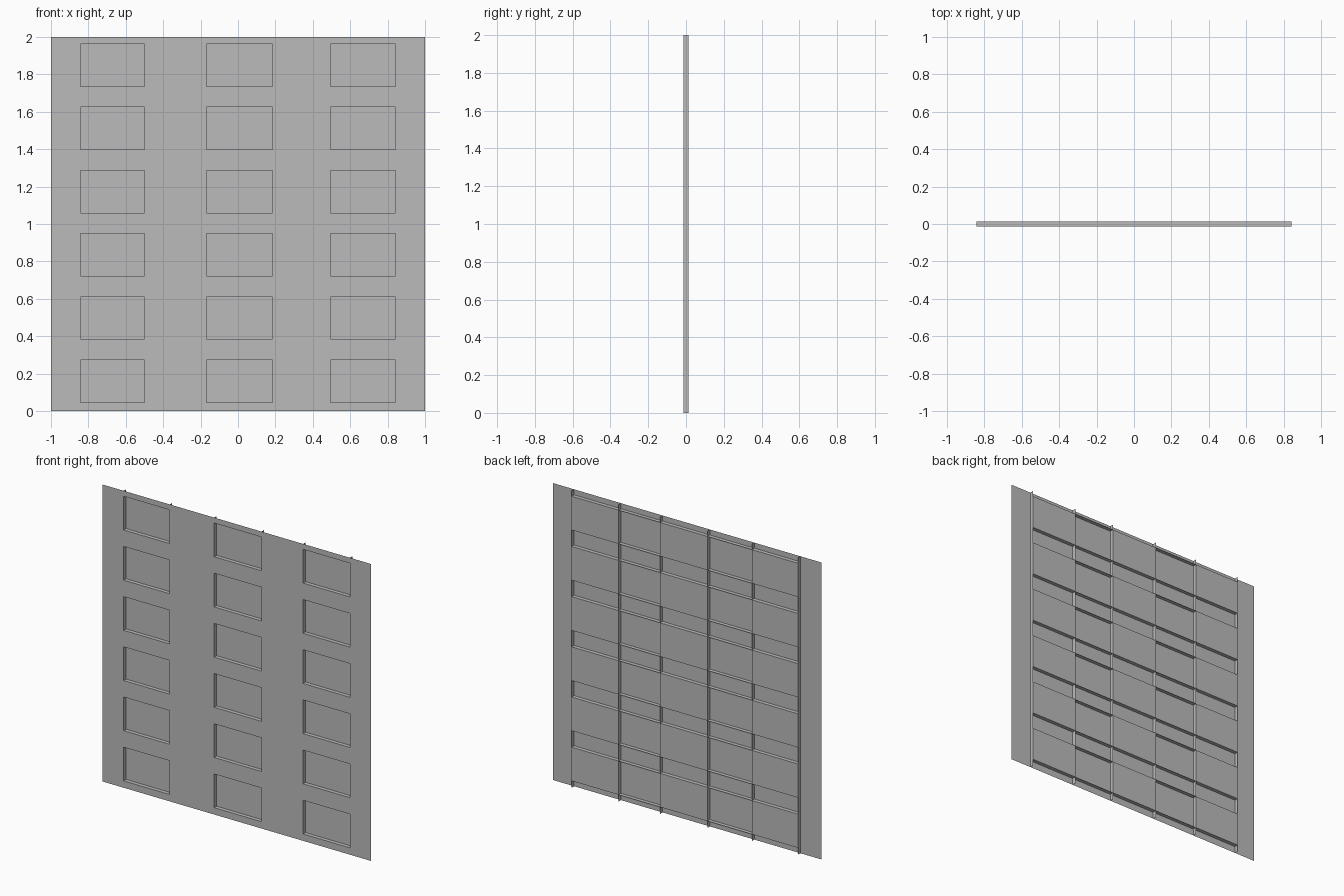
import bpy
import bmesh

cube = bpy.data.objects.get("Cube")
if cube:
    bpy.data.objects.remove(cube, do_unlink=True)

FRONT, BACK = -0.013, 0.013
COLUMNS = [(-0.843, -0.5), (-0.169, 0.184), (0.494, 0.843)]
ROWS = [(0.046 + 0.338 * i, 0.273 + 0.338 * i) for i in range(6)]
X_EDGES = [x for column in COLUMNS for x in column]
Z_EDGES = [z for row in ROWS for z in row]

grey = bpy.data.materials.new("plain_grey")
grey.use_nodes = True
grey.diffuse_color = (0.5, 0.5, 0.5, 1)
grey.node_tree.nodes["Principled BSDF"].inputs["Base Color"].default_value = (0.5, 0.5, 0.5, 1)


def sheet(name, quads):
    """Make one object from a list of four-cornered thin sheets."""
    bm = bmesh.new()
    for corners in quads:
        bm.faces.new([bm.verts.new(c) for c in corners])
    bmesh.ops.remove_doubles(bm, verts=bm.verts, dist=0.0001)
    mesh = bpy.data.meshes.new(name)
    bm.to_mesh(mesh)
    bm.free()
    mesh.materials.append(grey)
    obj = bpy.data.objects.new(name, mesh)
    bpy.context.collection.objects.link(obj)
    return obj


def upright(x0, x1, z0, z1, y):
    return [(x0, y, z0), (x1, y, z0), (x1, y, z1), (x0, y, z1)]


# Facade with openings, and panes set back in the openings
wall, panes = [], []
xs = [-1] + X_EDGES + [1]
zs = [0] + Z_EDGES + [2]
for i in range(len(xs) - 1):
    for j in range(len(zs) - 1):
        opening = i % 2 == 1 and j % 2 == 1
        quad = upright(xs[i], xs[i + 1], zs[j], zs[j + 1], BACK if opening else FRONT)
        (panes if opening else wall).append(quad)
sheet("facade_wall", wall)
sheet("window_panes", panes)

# Full-height fins along the window sides
sheet("vertical_fins", [
    [(x, FRONT, 0), (x, BACK, 0), (x, BACK, 2), (x, FRONT, 2)] for x in X_EDGES])

# Ledges along the window heads and sills, running between the outer fins
left, right = X_EDGES[0], X_EDGES[-1]
sheet("horizontal_ledges", [
    [(left, FRONT, z), (right, FRONT, z), (right, BACK, z), (left, BACK, z)] for z in Z_EDGES])
